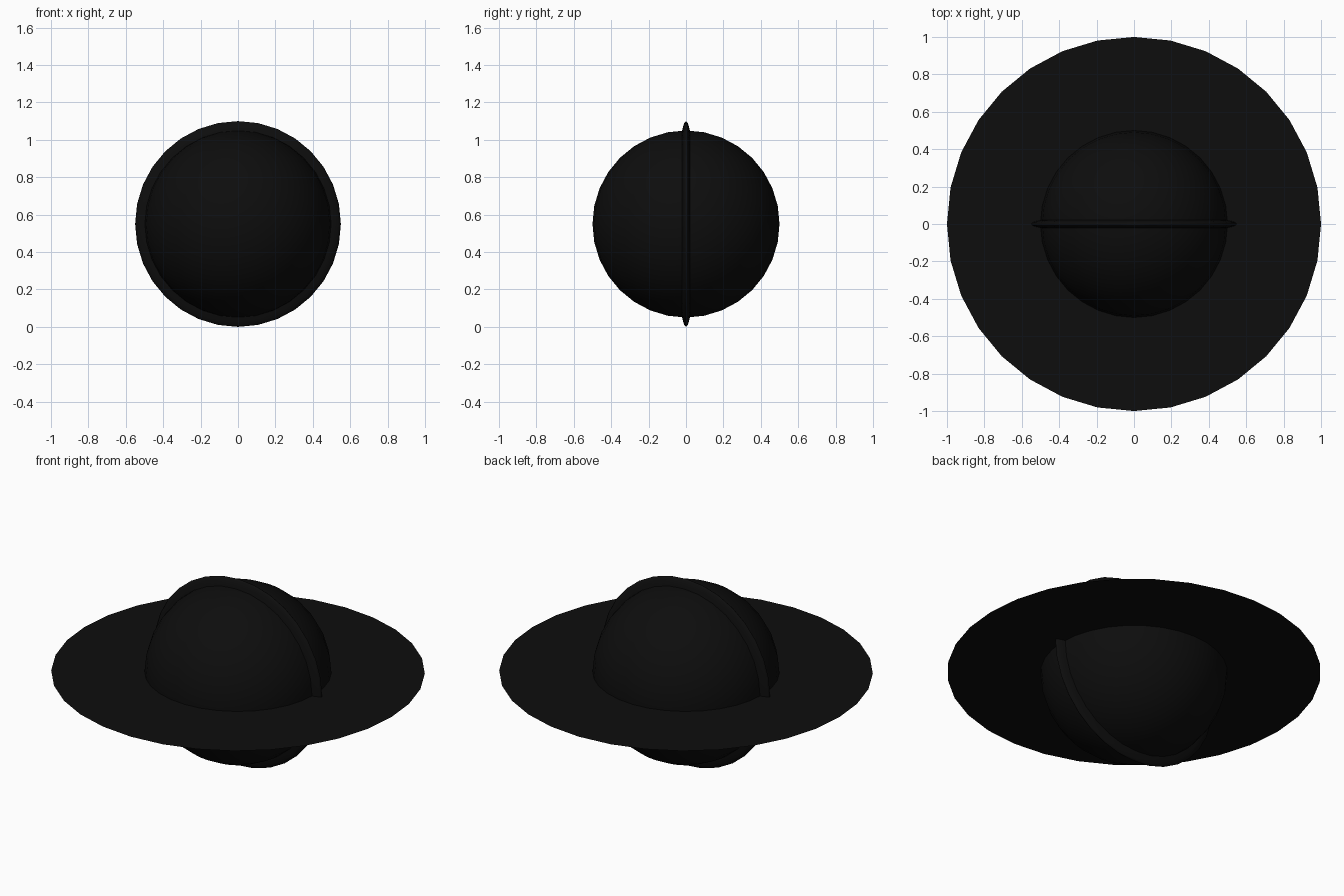
import bpy

if "Cube" in bpy.data.objects:
    bpy.data.objects.remove(bpy.data.objects["Cube"])

CENTRE = (0, 0, 0.55)

black = bpy.data.materials.new("black")
black.diffuse_color = (0.004, 0.004, 0.004, 1)
black.use_nodes = True
black.node_tree.nodes["Principled BSDF"].inputs["Base Color"].default_value = black.diffuse_color


def finish(name, scale=(1, 1, 1), smooth=False):
    ob = bpy.context.object
    ob.name = name
    ob.scale = scale
    bpy.ops.object.transform_apply(location=False, rotation=False, scale=True)
    if smooth:
        bpy.ops.object.shade_smooth()
    ob.data.materials.append(black)
    return ob


def ball(name, scale):
    bpy.ops.mesh.primitive_uv_sphere_add(segments=32, ring_count=16, radius=1, location=CENTRE)
    return finish(name, scale, smooth=True)


# Central sphere
ball("core_sphere", (0.5, 0.5, 0.5))

# Thin upright lens that shows as a rim around the sphere
ball("upright_ring", (0.55, 0.05, 0.55))

# Wide paper-thin horizontal disc
bpy.ops.mesh.primitive_circle_add(vertices=32, radius=1, fill_type='NGON', location=CENTRE)
finish("flat_disc")
